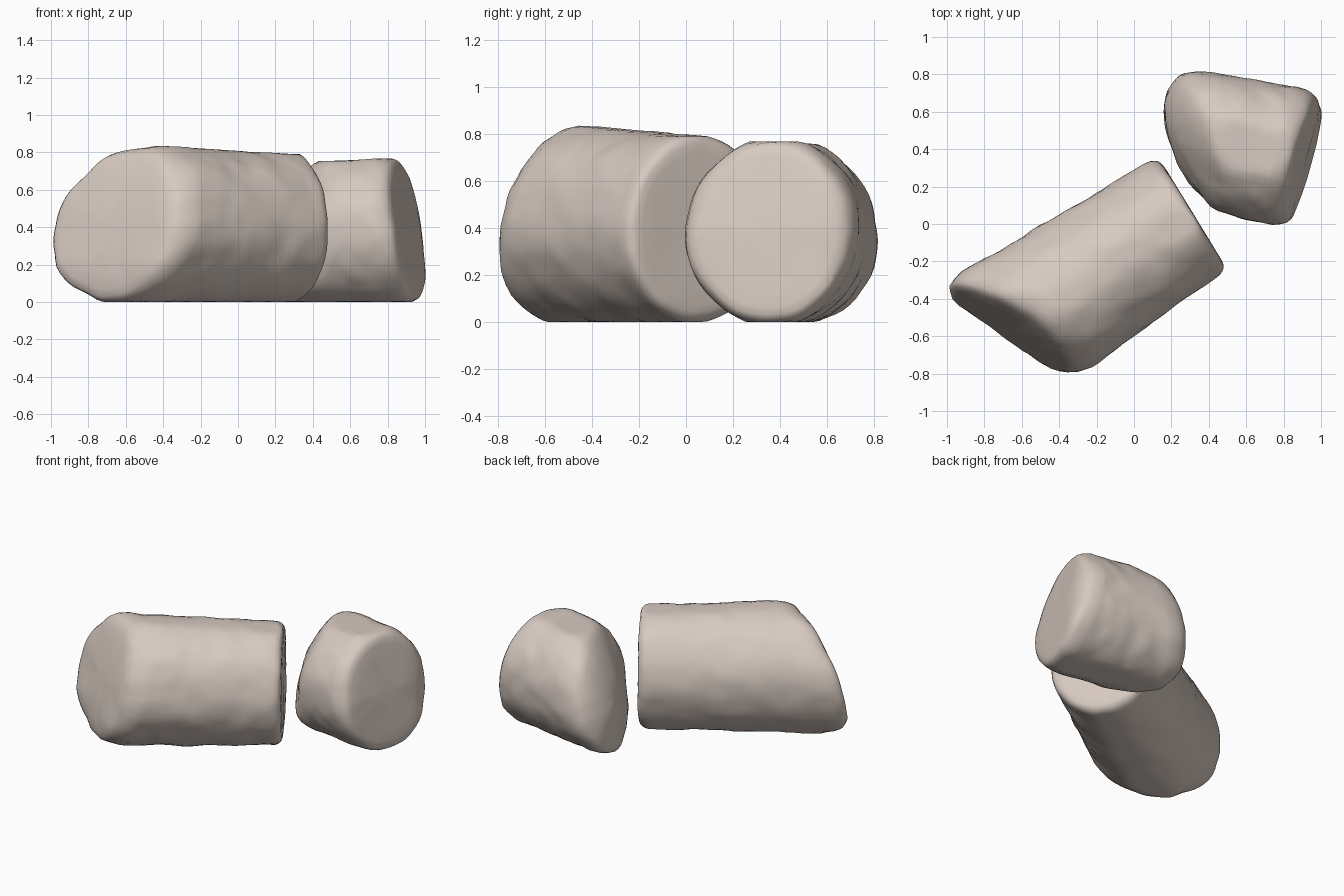
import bpy, bmesh, math
from mathutils import Vector, noise

if "Cube" in bpy.data.objects:
    bpy.data.objects.remove(bpy.data.objects["Cube"])

mat = bpy.data.materials.new("pale beige")
mat.diffuse_color = (0.68, 0.59, 0.53, 1)
mat.use_nodes = True
mat.node_tree.nodes["Principled BSDF"].inputs["Base Color"].default_value = mat.diffuse_color
SEG, BODY = 64, 24
# rounded rim: (section scale, inset along the axis in rim units)
RIM = [(0.3, 0), (0.6, 0), (0.8, 0), (0.89, 0.05), (0.94, 0.2), (0.975, 0.5), (1.0, 1.0)]


def chunk(name, angle, section, start, end, rims, zlim, rough):
    """Rounded log along `angle`; start/end give the cut position at (v, z)."""
    ax = Vector((math.cos(angle), math.sin(angle), 0))
    side = Vector((-ax.y, ax.x, 0))
    bm = bmesh.new()

    def place(a, s, t, inset):
        vc, hw, zc, hh = section(t)
        v = vc + s * hw * math.cos(a)
        z = zc + s * hh * math.sin(a)
        u0 = start(v, z) + rims[0] * inset
        u1 = end(v, z) - rims[1] * inset
        u = u0 + (u1 - u0) * t
        p = ax * u + side * v + Vector((0, 0, z))
        # worn, slightly lumpy surface
        n = side * math.cos(a) * s + Vector((0, 0, math.sin(a) * s))
        if s < 1:
            n += ax * (-0.7 if t < 0.5 else 0.25)
        p += n * rough * (noise.noise(p * 5) + 0.6 * noise.noise(p * 11))
        p.z = min(max(p.z, 0), zlim(t))
        return p

    steps = [(s, 0, i) for s, i in RIM]
    steps += [(1, k / BODY, 1) for k in range(1, BODY)]
    steps += [(s, 1, i) for s, i in reversed(RIM)]
    rings = [[bm.verts.new(place(2 * math.pi * k / SEG, *st)) for k in range(SEG)]
             for st in steps]
    for r, q in zip(rings, rings[1:]):
        for k in range(SEG):
            m = (k + 1) % SEG
            bm.faces.new((r[k], r[m], q[m], q[k]))
    # centre fans of the two cut ends
    for t, ring in ((0, rings[0]), (1, rings[-1])):
        c = bm.verts.new(place(0, 0, t, 0))
        for k in range(SEG):
            bm.faces.new((c, ring[k], ring[(k + 1) % SEG]))
    bmesh.ops.recalc_face_normals(bm, faces=bm.faces)
    me = bpy.data.meshes.new(name)
    bm.to_mesh(me)
    bm.free()
    me.materials.append(mat)
    ob = bpy.data.objects.new(name, me)
    bpy.context.collection.objects.link(ob)
    for p in me.polygons:
        p.use_smooth = True
    return ob


# long log: slanted cut on the left, straight cut on the right
chunk("long_log", math.radians(31.5),
      lambda t: (-0.135 + 0.022 * t, 0.398 - 0.044 * t, 0.412 - 0.016 * t, 0.425 - 0.022 * t),
      lambda v, z: (-0.87 - 0.42 * (v + 0.13) + 0.25 * (z - 0.4)
                    + 0.3 * max(0, z - 0.45) ** 2 + 0.3 * max(0, 0.2 - z)),
      lambda v, z: 0.298,
      (0.11, 0.05), lambda t: 0.835 - 0.045 * t, 0.011)

# short log: curved, leaning cut on the left, near-flat cut on the right
chunk("short_log", math.radians(-9.8),
      lambda t: (0.498, 0.372, 0.385, 0.4),
      lambda v, z: (0.05 + 1.1 * max(0, 0.7 - v) ** 2 + 3 * max(0, v - 0.7) ** 2
                    + 0.8 * max(0, z - 0.2) ** 2),
      lambda v, z: (0.85 + 0.09 * (v - 0.5) - 2 * max(0, v - 0.7) ** 2
                    - 0.1 * (z - 0.38) - 0.1 * max(0, z - 0.4)),
      (0.11, 0.09), lambda t: 0.755 + 0.012 * t, 0.011)
